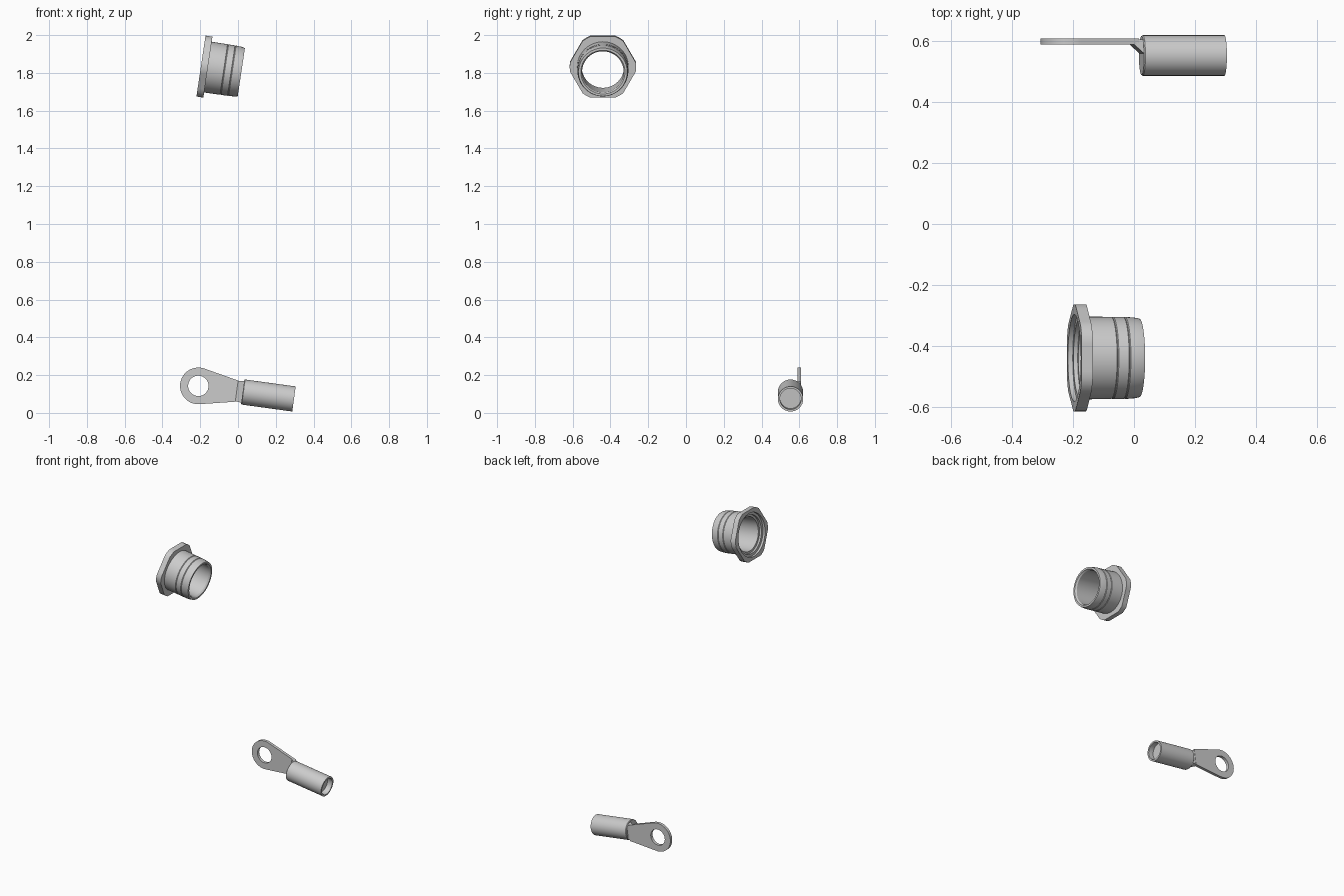
import bpy, bmesh
from math import radians, cos, sin, acos, atan2, hypot, pi
from mathutils import Matrix

if "Cube" in bpy.data.objects:
    bpy.data.objects.remove(bpy.data.objects["Cube"])


def finish(name, bm, mat, smooth=True):
    bmesh.ops.recalc_face_normals(bm, faces=bm.faces)
    me = bpy.data.meshes.new(name)
    bm.to_mesh(me)
    bm.free()
    ob = bpy.data.objects.new(name, me)
    bpy.context.collection.objects.link(ob)
    ob.matrix_world = mat
    if smooth:
        bpy.ops.object.select_all(action='DESELECT')
        ob.select_set(True)
        bpy.context.view_layer.objects.active = ob
        bpy.ops.object.shade_smooth_by_angle(angle=radians(30))
    return ob


def ring_solid(name, profile, mat, angles, axis='X', closed=True):
    """Sweep (position, radius) pairs round an axis; a radius may be a function
    of the angle. Open profiles get both ends capped."""
    bm = bmesh.new()
    rings = []
    for a, r in profile:
        ring = []
        for t in angles:
            q = r(t) if callable(r) else r
            c, s = q * cos(t), q * sin(t)
            ring.append(bm.verts.new((a, c, s) if axis == 'X' else (c, a, s)))
        rings.append(ring)
    n = len(angles)
    for i in range(len(rings) if closed else len(rings) - 1):
        A, B = rings[i], rings[(i + 1) % len(rings)]
        for j in range(n):
            k = (j + 1) % n
            bm.faces.new((A[j], A[k], B[k], B[j]))
    if not closed:
        bm.faces.new(rings[0])
        bm.faces.new(rings[-1])
    return finish(name, bm, mat)


def steps(n):
    return [2 * pi * i / n for i in range(n)]


# Bushing: rounded hexagonal flange with recessed mouth
bush = Matrix.Translation((-0.196, -0.44, 1.836)) @ Matrix.Rotation(radians(8.5), 4, 'Y')


def hexagon(t):
    d = (t - pi / 2 + pi / 6) % (pi / 3) - pi / 6
    return min(0.176, 0.163 / cos(d))


ring_solid('bushing_flange', [
    (0.0, 0.143), (0.0, hexagon), (0.037, hexagon), (0.037, 0.126),
    (0.016, 0.126), (0.016, 0.143)], bush, steps(48))

# Bushing: tapered sleeve with two shallow grooves
sleeve = [(0.03, 0.112), (0.03, 0.136)]
for g in (0.125, 0.165):
    sleeve += [(g - 0.003, 0.135), (g, 0.1325), (g + 0.003, 0.135)]
sleeve += [(0.20, 0.1325), (0.216, 0.129), (0.216, 0.117), (0.205, 0.110)]
ring_solid('bushing_sleeve', sleeve, bush, steps(48))

# Cable lug: flat teardrop tongue with a bolt hole
lug = Matrix.Translation((-0.21, 0.5535, 0.143)) @ Matrix.Rotation(radians(7.8), 4, 'Y')
R, END, HALF = 0.097, 0.222, 0.053
corner = atan2(HALF, END)
tangent = corner + acos(R / hypot(END, HALF))


def teardrop(t):
    a = abs((t + pi) % (2 * pi) - pi)
    if a >= tangent:
        return R
    return min(R / cos(a - tangent), END / cos(a))


tongue_angles = sorted(steps(48) + [corner, tangent, 2 * pi - corner, 2 * pi - tangent])
ring_solid('lug_tongue', [(0.036, 0.054), (0.036, teardrop), (0.056, teardrop),
                          (0.056, 0.054)], lug, tongue_angles, 'Y')

# Cable lug: crimp barrel with a shallow socket
ring_solid('lug_barrel', [(0.237, 0.064), (0.241, 0.067), (0.511, 0.067),
                          (0.511, 0.056), (0.475, 0.056)],
           lug, steps(32), closed=False)

# Cable lug: wedge joining tongue to barrel
bm = bmesh.new()
section = [(0.205, 0.056, 0.054), (0.205, 0.036, 0.054), (0.245, 0.0, 0.058), (0.245, 0.05, 0.043)]
sides = [[bm.verts.new((x, y, s * w)) for x, y, w in section] for s in (-1, 1)]
for side in sides:
    bm.faces.new(side)
for i in range(4):
    k = (i + 1) % 4
    bm.faces.new((sides[0][i], sides[0][k], sides[1][k], sides[1][i]))
finish('lug_neck', bm, lug, smooth=False)
